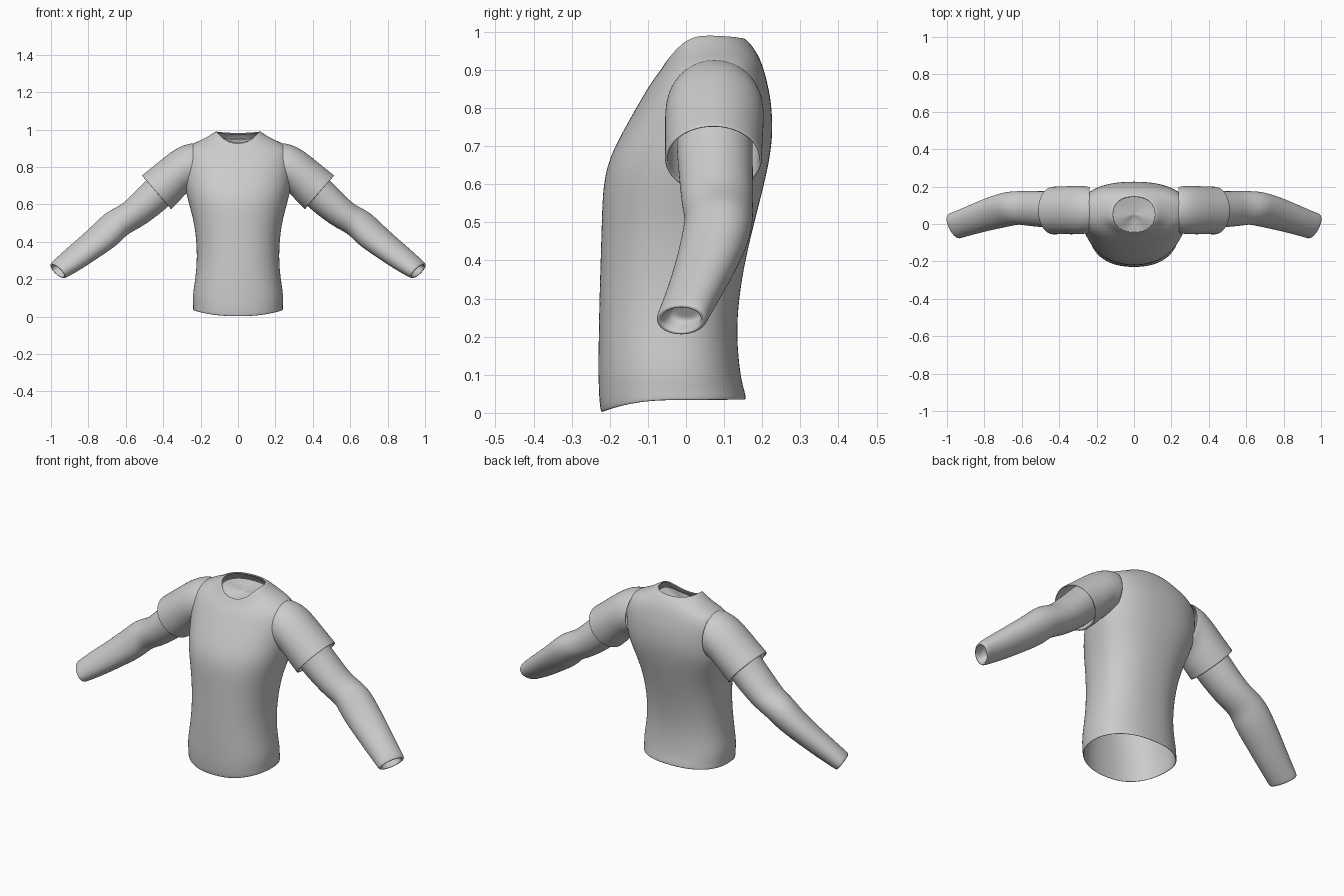
import bpy
from math import sin, cos, pi, copysign

SIDES = 32


def loft(name, rings, cap_end=False, thickness=0.0, mirror=False):
    """Skin a list of closed rings into one smooth object."""
    verts = [p for r in rings for p in r]
    n = len(rings[0])
    faces = [(i * n + j, i * n + (j + 1) % n, (i + 1) * n + (j + 1) % n, (i + 1) * n + j)
             for i in range(len(rings) - 1) for j in range(n)]
    if cap_end:
        last = (len(rings) - 1) * n
        faces.append(tuple(range(last, last + n)))
    mesh = bpy.data.meshes.new(name)
    mesh.from_pydata(verts, [], faces)
    for p in mesh.polygons:
        p.use_smooth = True
    ob = bpy.data.objects.new(name, mesh)
    bpy.context.collection.objects.link(ob)
    if thickness:
        mod = ob.modifiers.new("thickness", 'SOLIDIFY')
        mod.thickness = thickness
        mod.offset = -1
    sub = ob.modifiers.new("smooth", 'SUBSURF')
    sub.levels = sub.render_levels = 2
    if mirror:
        ob.modifiers.new("mirror", 'MIRROR').use_axis[0] = True
    return ob


def body_ring(a, yf, yc, yb, zf, zs, zb, n=2.3):
    """Horizontal ring: half width, front / widest / back y, front / side / back z."""
    pts = []
    for k in range(SIDES):
        t = 2 * pi * k / SIDES
        c, s = cos(t), sin(t)
        x = a * copysign(abs(c) ** (2 / n), c)
        reach, z_end = (yb - yc, zb) if s > 0 else (yc - yf, zf)
        y = yc + reach * copysign(abs(s) ** (2 / n), s)
        pts.append((x, y, zs + (z_end - zs) * s * s))
    return pts


def limb_ring(xt, zt, xb, zb, yc, ry, yaw=0.0):
    """Ring across a limb: top edge, bottom edge, centre y, y radius, turn."""
    pts = []
    for k in range(SIDES):
        t = 2 * pi * k / SIDES
        u, w = sin(t) / 2, ry * cos(t)
        pts.append(((xt + xb) / 2 + u * (xt - xb) + w * sin(yaw),
                    yc + w * cos(yaw),
                    (zt + zb) / 2 + u * (zt - zb)))
    return pts


# Shirt body, hem to neckline
body = [
    (.242, -.225, -.03, .160, .000, .033, .035),
    (.240, -.229, -.03, .152, .040, .060, .065),
    (.245, -.231, -.03, .143, .100, .110, .100),
    (.229, -.230, -.03, .133, .200, .200, .200),
    (.220, -.228, -.02, .139, .300, .300, .300),
    (.223, -.225, -.01, .156, .400, .400, .400),
    (.235, -.222, .00, .180, .500, .500, .500),
    (.262, -.219, .03, .206, .600, .600, .600),
    (.281, -.202, .06, .221, .670, .670, .670),
    (.291, -.166, .07, .229, .740, .740, .740),
    (.296, -.120, .07, .224, .820, .820, .820),
    (.292, -.090, .075, .213, .870, .880, .870),
    (.250, -.070, .08, .202, .895, .925, .910),
    (.190, -.060, .075, .187, .910, .947, .945),
    (.140, -.052, .06, .165, .922, .977, .974),
    (.118, -.047, .05, .150, .928, .992, .985),
    (.110, -.042, .05, .143, .924, .988, .980),
]
loft("shirt_body", [body_ring(*r) for r in body], thickness=.008)

# Closed surface just inside the neckline
neck = [(.116, -.046, .05, .150, .905, .955, .950),
        (.060, -.005, .05, .100, .912, .940, .938),
        (.015, .040, .05, .065, .922, .932, .932)]
loft("neck_inside", [body_ring(*r) for r in neck], cap_end=True)

# Short sleeves
sleeve = [
    (.235, .930, .235, .680, .075, .125),
    (.300, .918, .270, .668, .075, .130),
    (.370, .873, .298, .635, .074, .130),
    (.440, .815, .325, .605, .073, .128),
    (.505, .763, .352, .580, .072, .128),
    (.515, .755, .357, .574, .072, .128),
]
loft("sleeve", [limb_ring(*r) for r in sleeve], thickness=.008, mirror=True)

# Bare arms, ending in a hollow wrist
arm = [
    (.390, .830, .300, .670, .075, .100),
    (.450, .775, .345, .615, .075, .100),
    (.510, .708, .400, .565, .078, .098),
    (.560, .660, .455, .522, .080, .096),
    (.612, .607, .520, .477, .083, .093),
    (.655, .582, .590, .443, .087, .090, .10),
    (.705, .557, .625, .405, .082, .092, .25),
    (.755, .505, .670, .368, .070, .091, .35),
    (.830, .435, .745, .318, .048, .085, .38),
    (.915, .362, .835, .257, .018, .076, .38),
    (.980, .303, .912, .214, -.006, .072, .38),
    (.995, .286, .930, .204, -.012, .072, .38),
    (.993, .278, .937, .208, -.014, .063, .38),
    (.987, .275, .938, .215, -.012, .052, .38),
    (.955, .298, .909, .240, .002, .049, .38),
    (.945, .290, .920, .255, .002, .025, .38),
]
loft("arm", [limb_ring(*r) for r in arm], cap_end=True, mirror=True)
